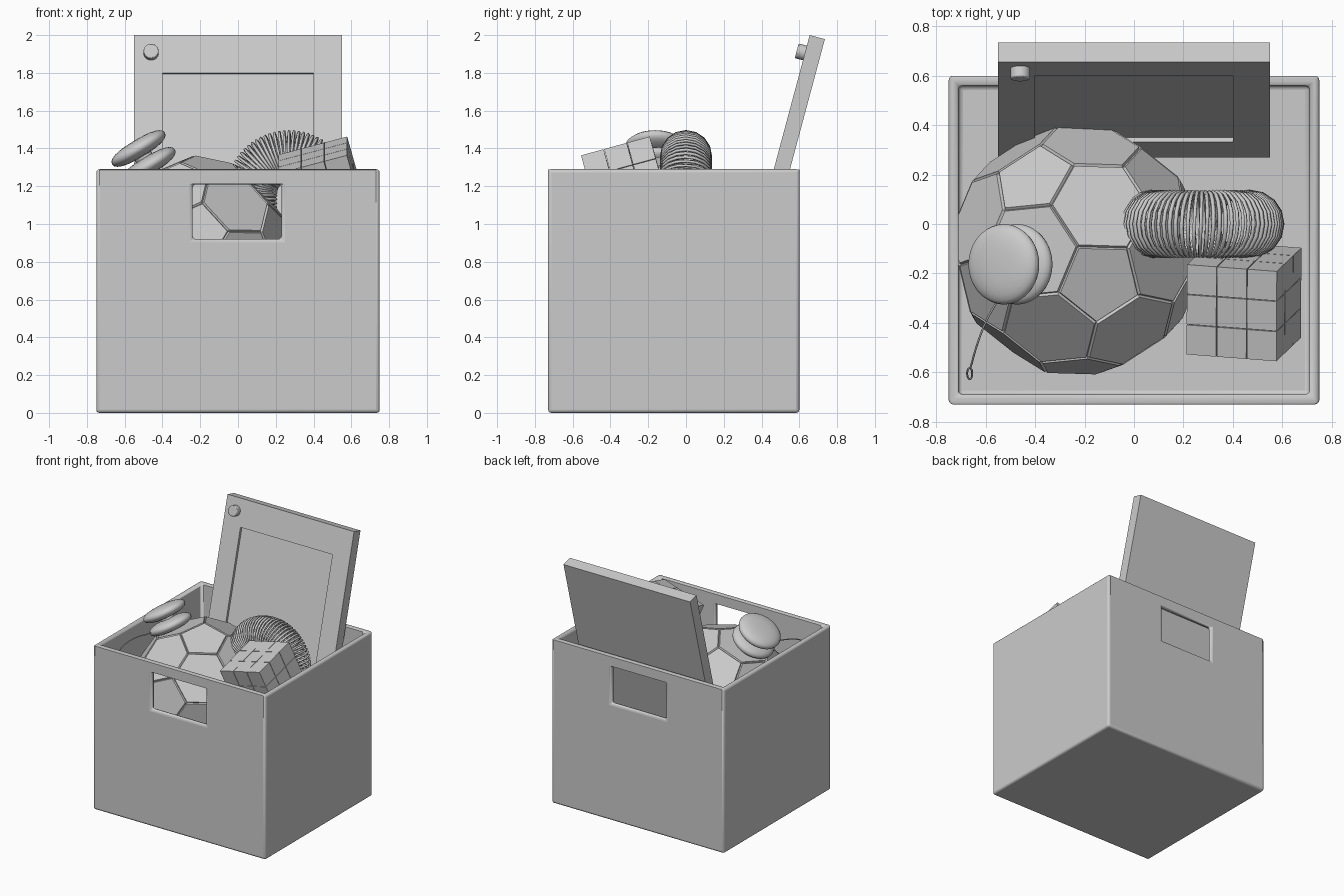
import bpy, bmesh
from math import pi, sin, cos, radians
from mathutils import Vector, Matrix

if "Cube" in bpy.data.objects:
    bpy.data.objects.remove(bpy.data.objects["Cube"])


def make(name, bm, mat=None, smooth=None):
    """Turn a bmesh into a named object."""
    bmesh.ops.recalc_face_normals(bm, faces=bm.faces[:])
    me = bpy.data.meshes.new(name)
    bm.to_mesh(me)
    bm.free()
    ob = bpy.data.objects.new(name, me)
    bpy.context.collection.objects.link(ob)
    if mat:
        ob.matrix_world = mat
    if smooth:
        shade(ob, smooth)
    return ob


def shade(ob, angle=35):
    bpy.ops.object.select_all(action='DESELECT')
    ob.select_set(True)
    bpy.context.view_layer.objects.active = ob
    bpy.ops.object.shade_smooth_by_angle(angle=radians(angle))


def add_box(bm, lo, hi):
    lo, hi = Vector(lo), Vector(hi)
    m = Matrix.Translation((lo + hi) / 2) @ Matrix.Diagonal((*(hi - lo), 1))
    bmesh.ops.create_cube(bm, size=1, matrix=m)
    return bm


def box(name, lo, hi, mat=None):
    return make(name, add_box(bmesh.new(), lo, hi), mat)


def cut(ob, cutter):
    mod = ob.modifiers.new("cut", 'BOOLEAN')
    mod.operation, mod.solver, mod.object = 'DIFFERENCE', 'EXACT', cutter
    cutter.hide_render = True
    cutter.hide_viewport = False
    cutter.display_type = 'WIRE'
    bpy.context.view_layer.update()
    bpy.context.view_layer.objects.active = ob
    bpy.ops.object.modifier_apply(modifier=mod.name)
    bpy.data.objects.remove(cutter)


def bevel(ob, width, segments):
    mod = ob.modifiers.new("bevel", 'BEVEL')
    mod.width, mod.segments = width, segments
    mod.limit_method, mod.angle_limit = 'ANGLE', radians(40)


def wire(name, points, radius, res=0, smooth=False):
    """Round wire following a list of points."""
    cu = bpy.data.curves.new(name, 'CURVE')
    cu.dimensions = '3D'
    cu.bevel_depth, cu.bevel_resolution, cu.use_fill_caps = radius, res, True
    kind = 'NURBS' if smooth else 'POLY'
    sp = cu.splines.new(kind)
    sp.points.add(len(points) - 1)
    for p, co in zip(sp.points, points):
        p.co = (*co, 1)
    if smooth:
        sp.use_endpoint_u, sp.order_u, sp.resolution_u = True, 3, 6
    ob = bpy.data.objects.new(name, cu)
    bpy.context.collection.objects.link(ob)
    return ob


# Storage box: hollow, with a hand hole in the front and back walls
crate = box("storage_box", (-.75, -.73, 0), (.75, .60, 1.29))
cut(crate, box("hollow_cutter", (-.71, -.69, .04), (.71, .56, 1.6)))
cut(crate, box("handle_cutter", (-.24, -1, .92), (.23, 1, 1.21)))
bevel(crate, .017, 3)
shade(crate)

# Drawing board: leaning slab with a recessed screen and knobs on one edge
lean = Matrix.Translation((0, .655, 2.0)) @ Matrix.Rotation(radians(-15), 4, 'X')
board = box("drawing_board", (-.55, 0, -1.49), (.55, .083, 0), lean)
cut(board, box("screen_cutter", (-.40, -.1, -1.25), (.40, .02, -.207), lean))
for i, z in enumerate((-.098, -1.392)):
    bm = bmesh.new()
    bmesh.ops.create_cone(bm, cap_ends=True, segments=24, radius1=.04, radius2=.04, depth=.05)
    m = lean @ Matrix.Translation((-.46, -.02, z)) @ Matrix.Rotation(pi / 2, 4, 'X')
    knob = make(f"board_knob_{i + 1}", bm, m)
    bevel(knob, .006, 2)
    shade(knob)

# Ball: truncated icosahedron with sunken seams
n = Vector((sin(radians(19)) * cos(radians(-54)), sin(radians(19)) * sin(radians(-54)), cos(radians(19))))
u = Vector((-.03, -1, 0))
u = (u - n * u.dot(n)).normalized()
v = n.cross(u)
h, r = 1 / 5 ** .5, 2 / 5 ** .5
ico = [n, -n]
for k in range(5):
    for s, off in ((1, 0), (-1, pi / 5)):
        a = k * 2 * pi / 5 + off
        ico.append(n * h * s + (u * cos(a) + v * sin(a)) * r)
bm = bmesh.new()
for p in ico:
    for q in ico:
        if p is not q and (p - q).length < 1.2:
            bm.verts.new((p * 2 + q).normalized() * .515)
bmesh.ops.convex_hull(bm, input=bm.verts[:])
bmesh.ops.dissolve_limit(bm, angle_limit=radians(5), verts=bm.verts[:], edges=bm.edges[:])
seams = bm.verts[:]
bmesh.ops.inset_individual(bm, faces=bm.faces[:], thickness=.009)
for vert in seams:
    vert.co *= .975
make("panel_ball", bm, Matrix.Translation((-.23, -.105, .85)))

# Coil spring: helix along an arch with short stacked legs
R, tube, seg, leg, arch_turns, leg_turns = .2, .13, 16, .2, 40, 10
pts = []
total = (arch_turns + 2 * leg_turns) * seg
for i in range(total + 1):
    t = i / seg - leg_turns
    if t < 0:
        a, drop = pi, -t / leg_turns * leg
    elif t > arch_turns:
        a, drop = 0, (t - arch_turns) / leg_turns * leg
    else:
        a, drop = pi * (1 - t / arch_turns), 0
    w = 2 * pi * i / seg
    rad = R + tube * cos(w)
    pts.append((.27 + rad * cos(a), tube * sin(w), 1.16 + rad * sin(a) - drop))
wire("coil_spring", pts, .009)

# Puzzle cube: 27 blocks on a tilted frame
top = Vector((.579, -.191, 1.465))
ax = Vector((-.367, .028, -.0965)).normalized()
ay = Vector((0, -.367, -.1))
ay = (ay - ax * ay.dot(ax)).normalized()
az = ax.cross(ay)
if az.z > 0:
    az = -az
bm = bmesh.new()
pitch, gap = .38 / 3, .0015
for i in range(27):
    lo = Vector((i % 3, i // 3 % 3, i // 9)) * pitch
    add_box(bm, lo + Vector((gap,) * 3), lo + Vector((pitch - gap,) * 3))
frame = Matrix((ax, ay, az)).transposed().to_4x4()
bmesh.ops.transform(bm, matrix=Matrix.Translation(top) @ frame, verts=bm.verts[:])
make("puzzle_cube", bm)

# String toy: two rounded discs on an axle, with a looped string
tilt = Matrix.Translation((-.50, -.163, 1.355)) @ Matrix.Rotation(radians(-31), 4, 'Y')
for name, z in (("disc_upper", .052), ("disc_lower", -.052)):
    bm = bmesh.new()
    prof = []
    for k in range(13):
        a = pi / 2 - k * pi / 12
        s = sin(a)
        prof.append(bm.verts.new((.163 * max(cos(a), 0) ** .75, 0, z + .047 * abs(s) ** .9 * (1 if s > 0 else -1))))
    edges = [bm.edges.new(e) for e in zip(prof, prof[1:])]
    bmesh.ops.spin(bm, geom=prof + edges, cent=(0, 0, 0), axis=(0, 0, 1), angle=2 * pi, steps=40)
    bmesh.ops.remove_doubles(bm, verts=bm.verts[:], dist=.0005)
    make(name, bm, tilt, 50)
bm = bmesh.new()
bmesh.ops.create_cone(bm, cap_ends=True, segments=20, radius1=.05, radius2=.05, depth=.08)
make("disc_axle", bm, tilt, 35)
string = [(-.50, -.21, 1.33), (-.54, -.29, 1.27), (-.60, -.39, 1.27), (-.64, -.50, 1.24), (-.662, -.585, 1.17)]
for k in range(9):
    a = pi / 2 + k * pi / 4
    string.append((-.665 + .011 * cos(a), -.605 + .025 * sin(a), 1.14 + .03 * sin(a)))
wire("toy_string", string, .004, 1, True)
